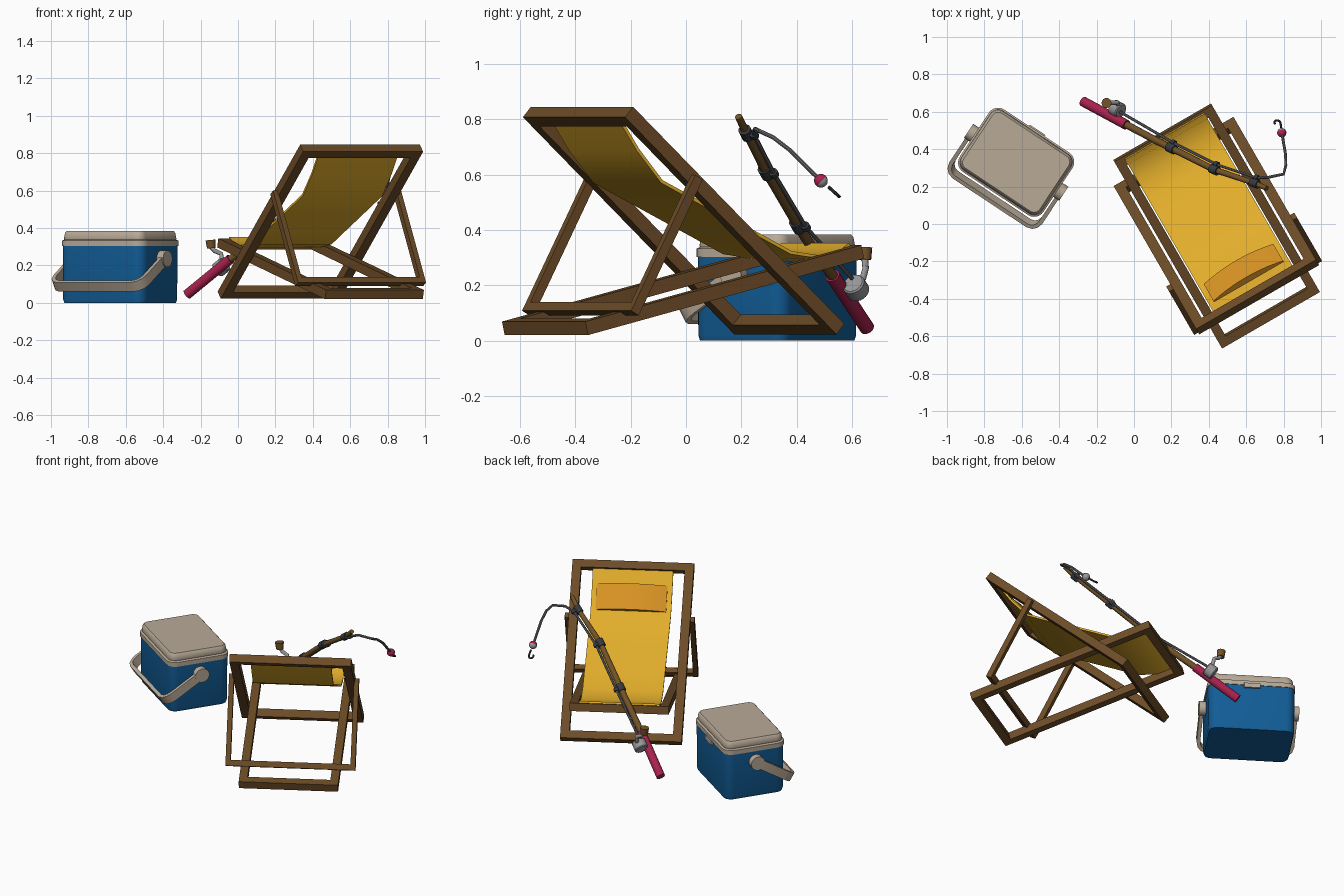
import bpy, bmesh, math
from mathutils import Vector, Matrix

if "Cube" in bpy.data.objects:
    bpy.data.objects.remove(bpy.data.objects["Cube"])

V = Vector


def material(name, r, g, b):
    m = bpy.data.materials.new(name)
    m.diffuse_color = (r, g, b, 1)
    m.use_nodes = True
    m.node_tree.nodes["Principled BSDF"].inputs["Base Color"].default_value = m.diffuse_color
    return m


WOOD = material("frame wood", .150, .072, .020)
CANVAS = material("yellow canvas", .76, .42, .024)
PILLOW = material("orange cushion", .70, .30, .018)
BLUE = material("cooler blue", .006, .110, .310)
BEIGE = material("beige plastic", .48, .40, .31)
RED = material("crimson grip", .40, .016, .075)
GREY = material("light metal", .32, .32, .33)
DARK = material("dark fittings", .038, .042, .05)
LINE = material("line grey", .16, .16, .17)
CANE = material("rod wood", .165, .085, .022)


def finish(bm, name, mats, M, angle=35):
    bmesh.ops.recalc_face_normals(bm, faces=bm.faces)
    bm.transform(M)
    me = bpy.data.meshes.new(name)
    bm.to_mesh(me)
    bm.free()
    for m in mats:
        me.materials.append(m)
    for p in me.polygons:
        p.use_smooth = True
    me.set_sharp_from_angle(angle=math.radians(angle))
    ob = bpy.data.objects.new(name, me)
    bpy.context.collection.objects.link(ob)
    return ob


def loft(name, rings, mat, M=Matrix(), angle=35):
    """Skin a list of equal-sized rings and cap both ends."""
    bm = bmesh.new()
    R = [[bm.verts.new(p) for p in r] for r in rings]
    n = len(R[0])
    for a, b in zip(R, R[1:]):
        for i in range(n):
            j = (i + 1) % n
            bm.faces.new((a[i], a[j], b[j], b[i]))
    bm.faces.new(R[0])
    bm.faces.new(R[-1])
    return finish(bm, name, [mat], M, angle)


def sweep(name, pts, section, mat, ref, M=Matrix(), scales=None):
    """Sweep a 2D section along a path; section y follows ref."""
    pts = [V(p) for p in pts]
    rings = []
    for i, p in enumerate(pts):
        t = (pts[min(i + 1, len(pts) - 1)] - pts[max(i - 1, 0)]).normalized()
        s = t.cross(V(ref)).normalized()
        u = s.cross(t)
        k = scales[i] if scales else 1
        rings.append([p + (s * x + u * y) * k for x, y in section])
    return loft(name, rings, mat, M)


def rect(w, h):
    return [(-w / 2, -h / 2), (w / 2, -h / 2), (w / 2, h / 2), (-w / 2, h / 2)]


def circle(r, n=12):
    return [(r * math.cos(2 * math.pi * i / n), r * math.sin(2 * math.pi * i / n)) for i in range(n)]


def tube(name, pts, r, mat, scales=None, n=12, M=Matrix()):
    return sweep(name, pts, circle(r, n), mat, (.31, .83, .46), M, scales)


# ---------------- deck chair (local x across, y towards the foot end) ----------------
CH = Matrix.Rotation(math.radians(30), 4, 'Z') @ Matrix.Translation((.377, 0, 0))


def frame(name, a, b, half, w, d, bars=(True, True)):
    """Two side rails from a to b (y, z) joined by cross bars."""
    A, B = V((0, *a)), V((0, *b))
    t = (B - A).normalized()
    for side, s in (("left", -1), ("right", 1)):
        x = V((s * (half - w / 2), 0, 0))
        sweep(f"{name}_{side}_rail", [A + x - t * d / 2, B + x + t * d / 2], rect(d, w), WOOD, (1, 0, 0), CH)
    for label, P, on in (("start", A, bars[0]), ("end", B, bars[1])):
        if on:
            x = V((half - w * .9, 0, 0))
            sweep(f"{name}_{label}_bar", [P - x, P + x], rect(d, d), WOOD, t, CH)


frame("back_frame", (-.65, .81), (.195, .058), .37, .055, .05)
frame("seat_frame", (-.782, .05), (.322, .315), .302, .05, .05)
frame("prop_frame", (-.40, .575), (-.65, .115), .395, .03, .036, (False, True))

# slung canvas
prof = [(-.655, .83), (-.56, .69), (-.46, .575), (-.25, .475), (-.06, .385),
        (.08, .318), (.2, .302), (.29, .325), (.325, .347)]
sweep("canvas_seat", [(0, y, z) for y, z in prof], rect(.012, .49), CANVAS, (1, 0, 0), CH)

# arched head cushion
top, bot = V((0, -.58, .717)), V((0, -.475, .592))
nrm = V((0, .77, .64)).normalized()
rings = []
for i in range(11):
    k = i / 5 - 1
    x = V((k * .215, 0, 0))
    h = .014 + .03 * (1 - k * k)
    rings.append([top + x, bot + x, bot + x + nrm * h, top + x + nrm * h])
loft("head_cushion", rings, PILLOW, CH)

# ---------------- cooler box ----------------
CO = Matrix.Translation((-.63, .33, 0)) @ Matrix.Rotation(math.radians(-33.5), 4, 'Z')


def rounded(inset, z, hx=.268, hy=.2, r=.06, n=6):
    out = []
    for q, (sx, sy) in enumerate(((1, 1), (-1, 1), (-1, -1), (1, -1))):
        for i in range(n + 1):
            a = math.pi / 2 * (q + i / n)
            rr = r - inset
            out.append(V((sx * (hx - r) + rr * math.cos(a), sy * (hy - r) + rr * math.sin(a), z)))
    return out


loft("cooler_body", [rounded(.012, 0), rounded(.006, .02), rounded(.004, .31)], BLUE, CO)
loft("cooler_lid", [rounded(0, .303), rounded(0, .332), rounded(.012, .338),
                    rounded(.010, .343), rounded(.016, .374), rounded(.024, .383)], BEIGE, CO)
sweep("lid_latch", [(-.05, .2, .298), (.05, .2, .298)], rect(.016, .03), BEIGE, (0, 0, 1), CO)

# swing handle with pivot discs
fwd = V((0, -.235, -.145))
hn = fwd.cross(V((1, 0, 0))).normalized()
path = [(-.287, 0), (-.287, .78), (-.279, .89), (-.262, .965), (-.235, 1)]
path += [(-x, f) for x, f in reversed(path)]
sweep("cooler_handle", [V((x, 0, .235)) + fwd * f for x, f in path], rect(.022, .058), BEIGE, hn, CO)
for side, s in (("left", -1), ("right", 1)):
    tube(f"handle_pivot_{side}", [(s * .255, 0, .235), (s * .305, 0, .235)], .045, BEIGE, n=20, M=CO)

# ---------------- fishing rod ----------------
butt, grip = V((-.272, .655, .045)), V((-.04, .53, .235))
axis = (grip - butt).normalized()
tube("rod_grip", [butt, grip], .027, RED, n=16)
rod = [grip - axis * .02, V((.15, .43, .375)), V((.43, .29, .61)), V((.645, .218, .75)), V((.71, .19, .81))]
tube("rod_shaft", rod, .020, CANE, [1, .95, .85, .72, .66])

# line guides: collar plus a small eye beside the rod
off = V((.012, .028, -.006))
guides = [((.20, .405, .417), rod[2] - rod[1], .026),
          ((.43, .29, .61), rod[3] - rod[1], .025),
          ((.645, .218, .75), rod[4] - rod[2], .023)]
for i, (p, d, r) in enumerate(guides):
    p, d = V(p), d.normalized()
    tube(f"guide_collar_{i + 1}", [p - d * .024, p + d * .024], r, DARK)
    tube(f"guide_eye_{i + 1}", [p + off - d * .01, p + off + d * .01], .017, DARK)

# line along the rod, then hanging from the tip
tube("fishing_line", [V((-.075, .60, .225))] + [V(g[0]) + off for g in guides]
     + [V(p) for p in ((.72, .25, .765), (.80, .267, .757), (.812, .315, .735),
                       (.81, .374, .69), (.794, .465, .60), (.788, .505, .565))], .008, LINE, n=8)

# reel, stem and crank
reel = V((-.09, .615, .19))
tube("reel_drum", [reel - axis * .03, reel - axis * .024, reel + axis * .024, reel + axis * .03],
     .042, GREY, [.88, 1, 1, .88], 20)
tube("reel_stem", [reel, V((-.085, .555, .2))], .014, GREY)
tube("reel_crank", [reel, V((-.085, .64, .225)), V((-.09, .65, .262)), V((-.125, .648, .278)),
                    V((-.145, .647, .30))], .012, GREY)
tube("crank_knob", [(-.143, .647, .292), (-.147, .647, .336)], .027, CANE, [.85, 1])

# bobber, two colours split across its axis
down = V((-.008, .05, -.045)).normalized()
bm = bmesh.new()
bmesh.ops.create_uvsphere(bm, u_segments=16, v_segments=10, radius=.025)
for f in bm.faces:
    f.material_index = 0 if f.calc_center_median().z < 0 else 1
B = Matrix.Translation((.79, .488, .578)) @ down.to_track_quat('Z', 'Y').to_matrix().to_4x4()
finish(bm, "bobber", [RED, GREY], B)

# hook below the bobber
h0 = V((.787, .515, .556))
side = V((-1, 0, 0))
hook = [h0, h0 + down * .03]
for i in range(8):
    a = math.pi * 1.15 * i / 7
    hook.append(h0 + down * (.035 + .018 * math.sin(a)) + side * .016 * (1 - math.cos(a)))
sweep("hook", hook, circle(.006, 8), DARK, side.cross(down))
